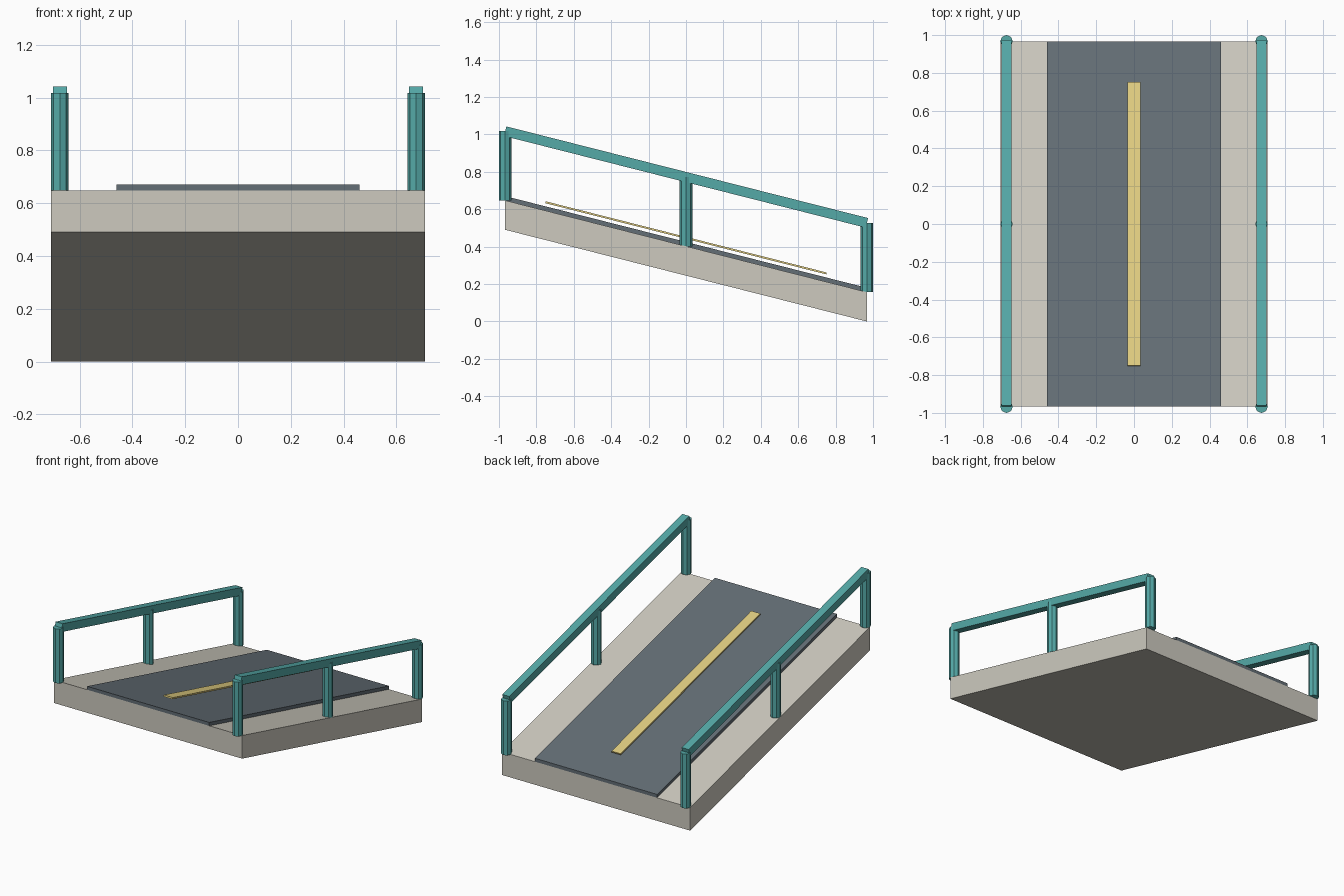
import bpy, bmesh, math
from mathutils import Matrix

if "Cube" in bpy.data.objects:
    bpy.data.objects.remove(bpy.data.objects["Cube"])

HALF = 0.967                 # half length of the deck
DROP = 0.49                  # fall from front to back
SLOPE = DROP / (2 * HALF)
MID_TOP = 0.157 + DROP / 2   # deck surface height at y = 0
TILT = Matrix.Rotation(-math.atan(SLOPE), 4, 'X')


def material(name, rgb):
    m = bpy.data.materials.new(name)
    m.diffuse_color = (*rgb, 1)
    m.use_nodes = True
    m.node_tree.nodes["Principled BSDF"].inputs["Base Color"].default_value = m.diffuse_color
    return m


concrete = material("concrete", (0.61, 0.59, 0.52))
asphalt = material("asphalt", (0.127, 0.156, 0.18))
yellow = material("yellow", (0.76, 0.62, 0.22))
teal = material("teal", (0.09, 0.40, 0.39))


def surface(y):
    return MID_TOP - SLOPE * y


def make(name, bm, mat):
    bmesh.ops.recalc_face_normals(bm, faces=bm.faces)
    mesh = bpy.data.meshes.new(name)
    bm.to_mesh(mesh)
    bm.free()
    mesh.materials.append(mat)
    obj = bpy.data.objects.new(name, mesh)
    bpy.context.collection.objects.link(obj)
    return obj


def box(name, size, centre, mat, sheared=False):
    """Sloping box: sheared keeps its ends vertical, otherwise it is tilted."""
    bm = bmesh.new()
    bmesh.ops.create_cube(bm, size=1)
    bmesh.ops.scale(bm, vec=size, verts=bm.verts)
    if sheared:
        for v in bm.verts:
            v.co.z -= SLOPE * v.co.y
    else:
        bmesh.ops.transform(bm, matrix=TILT, verts=bm.verts)
    bmesh.ops.translate(bm, vec=centre, verts=bm.verts)
    return make(name, bm, mat)


def post(name, x, y):
    height = 0.37
    bm = bmesh.new()
    bmesh.ops.create_cone(bm, cap_ends=True, segments=8, radius1=0.0335,
                          radius2=0.0335, depth=height)
    bmesh.ops.translate(bm, vec=(x, y, surface(y) + height / 2), verts=bm.verts)
    return make(name, bm, teal)


# Sloping deck, road surface and raised centre line
box("deck", (1.416, 2 * HALF, 0.157), (0, 0, MID_TOP - 0.0785), concrete, True)
box("road_surface", (0.92, 2 * HALF, 0.023), (0, 0, MID_TOP + 0.0115), asphalt, True)
box("centre_line", (0.068, 1.55, 0.01), (0, 0, MID_TOP + 0.045), yellow)

# Railings on both sides
for side, x in (("left", -0.675), ("right", 0.675)):
    for place, y in (("front", -HALF), ("middle", 0), ("back", HALF)):
        post(f"{side}_{place}_post", x, y)
    box(f"{side}_handrail", (0.053, math.hypot(2 * HALF, DROP), 0.053),
        (x, 0, MID_TOP + 0.37), teal)
